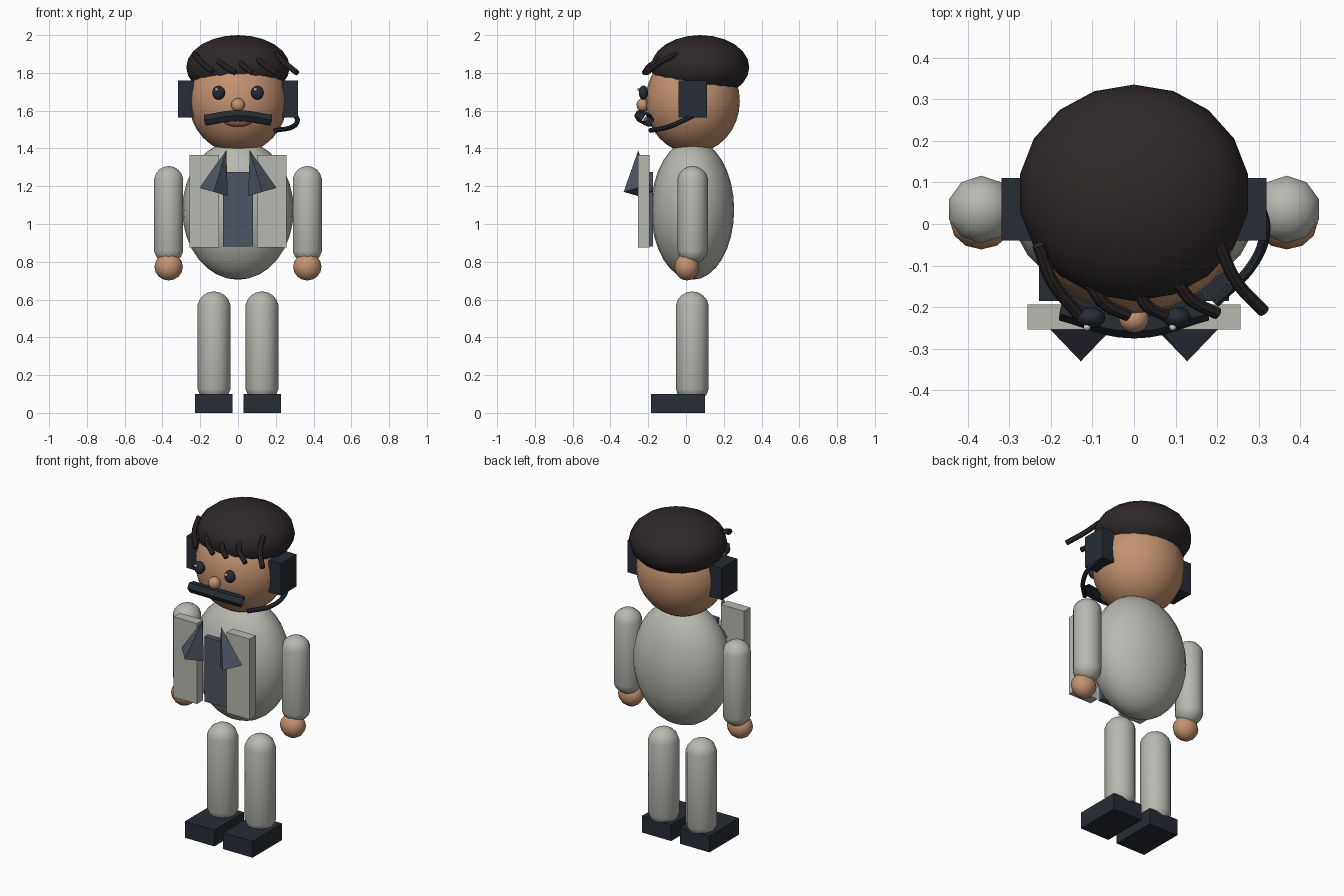
import bpy, bmesh
from math import pi, cos
from mathutils import Matrix, Vector

if "Cube" in bpy.data.objects:
    bpy.data.objects.remove(bpy.data.objects["Cube"])


def material(name, rgb):
    m = bpy.data.materials.new(name)
    m.diffuse_color = (*rgb, 1)
    m.use_nodes = True
    m.node_tree.nodes["Principled BSDF"].inputs["Base Color"].default_value = m.diffuse_color
    return m


SKIN = material("skin", (0.55, 0.29, 0.16))
HAIR = material("hair", (0.028, 0.021, 0.022))
DARK = material("dark_navy", (0.02, 0.025, 0.035))
CLOTH = material("cloth", (0.48, 0.48, 0.44))
SLATE = material("slate", (0.075, 0.09, 0.125))
LIP = material("lip", (0.4, 0.12, 0.1))
WHITE = material("white", (0.85, 0.85, 0.85))


def finish(name, bm, mat, smooth=False):
    me = bpy.data.meshes.new(name)
    bm.to_mesh(me)
    bm.free()
    for p in me.polygons:
        p.use_smooth = smooth
    me.materials.append(mat)
    ob = bpy.data.objects.new(name, me)
    bpy.context.collection.objects.link(ob)
    return ob


def ball(name, loc, size, mat, seg=24, rings=16):
    bm = bmesh.new()
    bmesh.ops.create_uvsphere(bm, u_segments=seg, v_segments=rings, radius=1,
                              matrix=Matrix.LocRotScale(Vector(loc), None, Vector(size)))
    return finish(name, bm, mat, True)


def box(name, lo, hi, mat):
    lo, hi = Vector(lo), Vector(hi)
    bm = bmesh.new()
    bmesh.ops.create_cube(bm, size=1, matrix=Matrix.LocRotScale((lo + hi) / 2, None, hi - lo))
    return finish(name, bm, mat)


def capsule(name, x, y, z0, z1, r, mat, seg=12):
    # odd ring count: the middle band stretches into the straight wall
    bm = bmesh.new()
    bmesh.ops.create_uvsphere(bm, u_segments=seg, v_segments=9, radius=r)
    for v in bm.verts:
        if abs(v.co.z) < 0.999 * r:
            v.co.x /= cos(pi / 18)
            v.co.y /= cos(pi / 18)
        v.co += Vector((x, y, z1 - r if v.co.z > 0 else z0 + r))
    return finish(name, bm, mat, True)


def tube(name, pts, r, mat, caps=True, res=2):
    cu = bpy.data.curves.new(name, 'CURVE')
    cu.dimensions = '3D'
    cu.bevel_depth = r
    cu.bevel_resolution = res
    cu.resolution_u = 6
    cu.use_fill_caps = caps
    sp = cu.splines.new('BEZIER')
    sp.bezier_points.add(len(pts) - 1)
    for b, p in zip(sp.bezier_points, pts):
        b.co = p
        b.handle_left_type = b.handle_right_type = 'AUTO'
    cu.materials.append(mat)
    ob = bpy.data.objects.new(name, cu)
    bpy.context.collection.objects.link(ob)
    bpy.ops.object.select_all(action='DESELECT')
    ob.select_set(True)
    bpy.context.view_layer.objects.active = ob
    bpy.ops.object.convert(target='MESH')
    bpy.ops.object.shade_smooth_by_angle()
    return ob


# body and head
ball("torso", (0, 0.035, 1.075), (0.295, 0.22, 0.37), CLOTH)
ball("head", (0, 0.035, 1.65), (0.26, 0.25, 0.275), SKIN)
ball("hair_cap", (0, 0.075, 1.83), (0.278, 0.26, 0.17), HAIR, 18, 12)

# face
ball("nose", (0, -0.228, 1.63), (0.036, 0.034, 0.036), SKIN, 16, 10)
ball("mouth", (0, -0.195, 1.545), (0.075, 0.03, 0.03), LIP, 16, 10)
tube("moustache", [(-0.172, -0.2, 1.55), (0, -0.242, 1.573), (0.172, -0.2, 1.55)],
     0.033, DARK, False, 1)

# shirt front
box("shirt_panel", (-0.08, -0.21, 0.88), (0.08, -0.175, 1.275), SLATE)

# headset microphone arm
tube("microphone_arm", [(0.3, 0.05, 1.58), (0.315, -0.01, 1.55), (0.29, -0.09, 1.515),
                        (0.195, -0.19, 1.495)], 0.013, DARK)

# fringe strands: start and end of each, with a slight sag
strands = [((-0.23, -0.05, 1.9), (-0.135, -0.215, 1.805)),
           ((-0.105, -0.145, 1.865), (-0.015, -0.22, 1.8)),
           ((0.01, -0.155, 1.86), (0.075, -0.22, 1.8)),
           ((0.1, -0.135, 1.875), (0.2, -0.215, 1.8)),
           ((0.205, -0.05, 1.9), (0.312, -0.21, 1.8))]
for a, b in strands:
    a, b = Vector(a), Vector(b)
    tube("fringe_strand", [a, (a + b) / 2 + Vector((-0.014, -0.006, 0.006)), b], 0.015, HAIR)

# mirrored pairs
for s in (-1, 1):
    def pair_box(name, x0, x1, y0, y1, z0, z1, mat):
        xa, xb = sorted((s * x0, s * x1))
        box(name, (xa, y0, z0), (xb, y1, z1), mat)

    ball("eye", (s * 0.103, -0.225, 1.695), (0.034, 0.025, 0.038), DARK, 16, 10)
    ball("eye_glint", (s * 0.103 - 0.01, -0.248, 1.712), (0.009,) * 3, WHITE, 8, 6)
    pair_box("earpiece", 0.235, 0.318, -0.04, 0.11, 1.565, 1.76, DARK)
    pair_box("lapel", 0.1, 0.256, -0.253, -0.193, 0.875, 1.365, CLOTH)
    capsule("arm", s * 0.367, 0.035, 0.79, 1.307, 0.081, CLOTH, 10)
    ball("hand", (s * 0.367, 0.005, 0.773), (0.075, 0.066, 0.072), SKIN, 12, 8)
    capsule("leg", s * 0.127, 0.033, 0.055, 0.643, 0.087, CLOTH)
    pair_box("shoe", 0.03, 0.228, -0.185, 0.1, 0, 0.1, DARK)
    # four-sided collar point leaning inward
    bm = bmesh.new()
    bmesh.ops.create_cone(bm, cap_ends=True, segments=4, radius1=0.077, radius2=0, depth=0.23,
                          matrix=Matrix.Translation((s * 0.095, -0.253, 1.28))
                          @ Matrix.Rotation(-s * 0.29, 4, 'Y'))
    bmesh.ops.remove_doubles(bm, verts=bm.verts, dist=1e-5)
    vx = max(bm.verts, key=lambda v: v.co.z).co
    # make sure the edges, not the flats, face front
    base = [v for v in bm.verts if v.co.z < 1.3]
    if max(v.co.y for v in base) < -0.253 + 0.06:
        axis = Matrix.Rotation(-s * 0.29, 3, 'Y') @ Vector((0, 0, 1))
        bmesh.ops.rotate(bm, verts=bm.verts, cent=vx, matrix=Matrix.Rotation(pi / 4, 3, axis))
    finish("collar_point", bm, SLATE)
